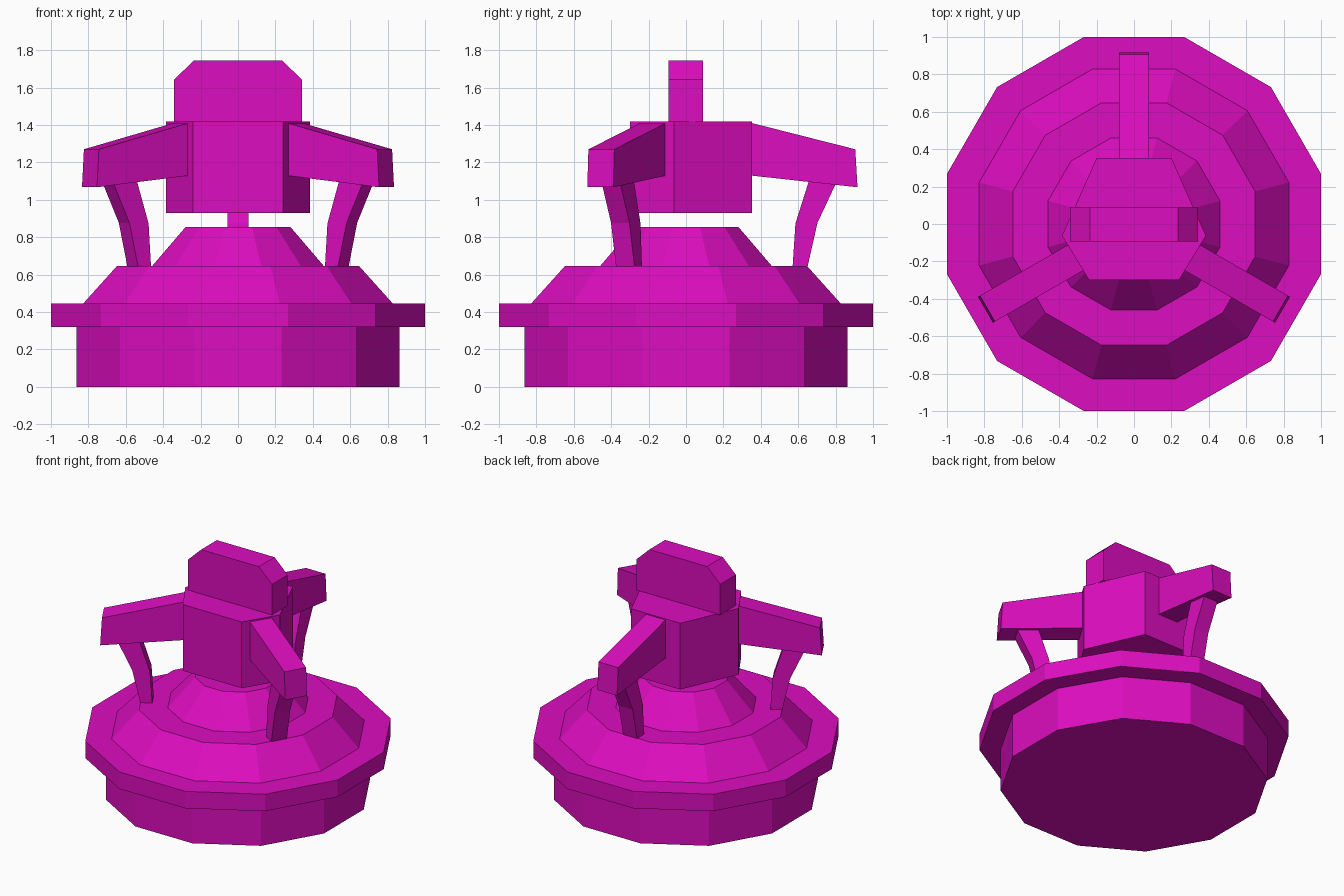
import bpy
import bmesh
from math import sin, cos, pi, radians
from mathutils import Matrix

old = bpy.data.objects.get("Cube")
if old:
    bpy.data.objects.remove(old, do_unlink=True)

magenta = bpy.data.materials.new("magenta")
magenta.use_nodes = True
COLOUR = (0.72, 0.004, 0.52, 1)
magenta.diffuse_color = COLOUR
magenta.node_tree.nodes["Principled BSDF"].inputs["Base Color"].default_value = COLOUR


def loft(name, rings, turn=0):
    """Join equal-length rings of points into a closed flat-shaded solid."""
    bm = bmesh.new()
    loops = [[bm.verts.new(p) for p in ring] for ring in rings]
    n = len(loops[0])
    for a, b in zip(loops, loops[1:]):
        for i in range(n):
            j = (i + 1) % n
            bm.faces.new((a[i], a[j], b[j], b[i]))
    bm.faces.new(loops[0][::-1])
    bm.faces.new(loops[-1])
    bmesh.ops.recalc_face_normals(bm, faces=bm.faces)
    bm.transform(Matrix.Rotation(radians(turn), 4, "Z"))
    mesh = bpy.data.meshes.new(name)
    bm.to_mesh(mesh)
    bm.free()
    mesh.materials.append(magenta)
    obj = bpy.data.objects.new(name, mesh)
    bpy.context.collection.objects.link(obj)
    return obj


def dodecagon(apothem, z):
    r = apothem / cos(pi / 12)
    angles = [pi / 12 + i * pi / 6 for i in range(12)]
    return [(r * cos(a), r * sin(a), z) for a in angles]


def bar_section(inner, outer, half):
    """Four-cornered ring from an inner and an outer (y, z) point."""
    (y0, z0), (y1, z1) = inner, outer
    return [(-half, y0, z0), (half, y0, z0), (half, y1, z1), (-half, y1, z1)]


# Twelve-sided base tiers
loft("base_drum", [dodecagon(0.863, 0), dodecagon(0.863, 0.32)])
loft("base_flange", [dodecagon(1.0, 0.32), dodecagon(1.0, 0.445)])
loft("lower_slope", [dodecagon(0.828, 0.445), dodecagon(0.648, 0.645)])
loft("upper_slope", [dodecagon(0.46, 0.645), dodecagon(0.28, 0.855)])

# Six-sided hub
right_side = [(0.24, -0.3), (0.385, -0.063), (0.2, 0.353)]
outline = right_side + [(-x, y) for x, y in reversed(right_side)]
loft("hub", [[(x, y, z) for x, y in outline] for z in (0.93, 1.418)])

# Chamfered block on top of the hub
half = [(0.342, 1.415), (0.342, 1.643), (0.235, 1.745)]
front = half + [(-x, z) for x, z in reversed(half)]
loft("top_block", [[(x, y, z) for x, z in front] for y in (-0.093, 0.09)])

# Three arms with bent legs, spaced evenly around the hub
for label, turn in (("back", 0), ("left", -120), ("right", 120)):
    loft(label + "_arm", [
        bar_section((0.345, 1.13), (0.345, 1.412), 0.08),
        bar_section((0.917, 1.067), (0.905, 1.27), 0.08),
    ], turn)
    loft(label + "_leg", [
        bar_section((0.57, 0.643), (0.65, 0.643), 0.057),
        bar_section((0.585, 0.873), (0.703, 0.877), 0.057),
        bar_section((0.66, 1.11), (0.805, 1.095), 0.057),
    ], turn)
